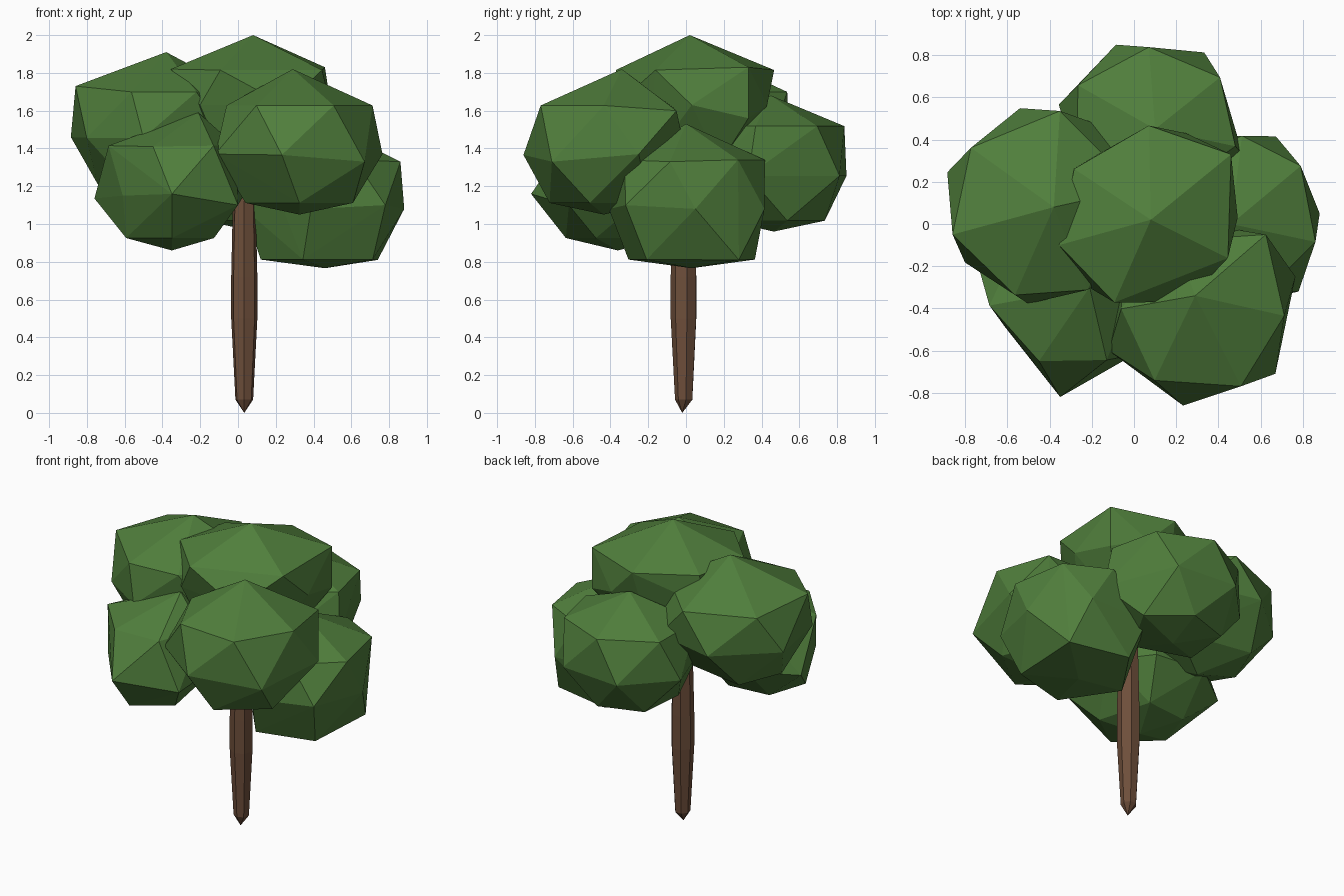
import bpy
import bmesh
import math

cube = bpy.data.objects.get("Cube")
if cube:
    bpy.data.objects.remove(cube, do_unlink=True)


def make_material(name, color):
    mat = bpy.data.materials.new(name)
    mat.use_nodes = True
    mat.diffuse_color = color
    mat.node_tree.nodes["Principled BSDF"].inputs["Base Color"].default_value = color
    return mat


def hull_object(name, points, mat):
    """Wrap a point cloud in a faceted convex skin."""
    bm = bmesh.new()
    for p in points:
        bm.verts.new(p)
    result = bmesh.ops.convex_hull(bm, input=bm.verts)
    inside = {g for g in result["geom_interior"] if isinstance(g, bmesh.types.BMVert)}
    bmesh.ops.delete(bm, geom=list(inside), context="VERTS")
    bmesh.ops.recalc_face_normals(bm, faces=bm.faces)
    mesh = bpy.data.meshes.new(name)
    bm.to_mesh(mesh)
    bm.free()
    mesh.materials.append(mat)
    obj = bpy.data.objects.new(name, mesh)
    bpy.context.collection.objects.link(obj)
    return obj


def ring(radius, height, angles):
    """Ring of points at the given compass angles in degrees."""
    turns = [math.radians(a) for a in angles]
    return [(radius * math.cos(t), radius * math.sin(t), height) for t in turns]


def foliage(name, center, half, peak, upper, middle, lower, corners, mat,
            upper_size=(0.87, 0.5), middle_size=(1.0, -0.18), lower_size=(0.66, -0.84)):
    """Faceted leaf clump: three rings of corners, a peak and a few jutting corners."""
    points = ring(*upper_size, upper) + ring(*middle_size, middle) + ring(*lower_size, lower)
    points.append((0, 0, -1))
    placed = [[c + h * v for c, h, v in zip(center, half, p)] for p in points]
    placed.append((peak[0], peak[1], center[2] + half[2]))
    return hull_object(name, placed + corners, mat)


leaf = make_material("leaf green", (0.08, 0.21, 0.045, 1))
bark = make_material("bark brown", (0.155, 0.077, 0.043, 1))

# Crown of six overlapping clumps
foliage("top_foliage", (0.07, 0.03, 1.63), (0.43, 0.45, 0.37), (0.08, 0.02),
        upper=(148, 90, -26, -113), middle=(65, 0, -65, 230, 148),
        lower=(30, 100, 170, 240, 310), mat=leaf,
        corners=[(0.46, 0.33, 1.83), (0.46, 0.33, 1.56), (-0.355, -0.1, 1.82)],
        upper_size=(0.97, 0.5), middle_size=(0.98, 0.0))
foliage("upper_right_foliage", (-0.42, 0.09, 1.505), (0.465, 0.475, 0.405), (-0.38, 0.08),
        upper=(81, 143, 251, 297, 10), middle=(105, 161, 215, 260, 320, 50),
        lower=(130, 185, 240, 310, 30), mat=leaf,
        corners=[(-0.86, -0.05, 1.73), (-0.885, 0.245, 1.46)],
        upper_size=(0.95, 0.48), middle_size=(1.0, -0.12), lower_size=(0.7, -0.72))
foliage("front_left_foliage", (0.325, -0.435, 1.435), (0.445, 0.435, 0.385), (0.29, -0.34),
        upper=(-62, -126, 175, 0, 110), middle=(-102, 90, 145),
        lower=(-15, 194, 55, 125, -90), mat=leaf,
        corners=[(0.625, -0.05, 1.6), (0.67, -0.71, 1.33),
                 (0.765, -0.25, 1.37), (-0.12, -0.6, 1.37)])
foliage("front_right_foliage", (-0.35, -0.36, 1.225), (0.41, 0.46, 0.365), (-0.21, -0.3),
        upper=(184, 311, 0, 60, 120), middle=(-90, 20, 60, 110),
        lower=(270, 190, 335, 60, 130), mat=leaf,
        corners=[(-0.45, -0.65, 1.41), (0.0, -0.62, 1.1),
                 (-0.76, -0.12, 1.135), (-0.61, -0.49, 1.15)],
        upper_size=(0.82, 0.52), lower_size=(0.6, -0.82))
foliage("left_foliage", (0.46, 0.03, 1.148), (0.425, 0.445, 0.382), (0.46, 0.0),
        upper=(82, -65, 210, 145), middle=(60, 120, 180, 260),
        lower=(-42, 110, 180, 250), mat=leaf,
        corners=[(0.79, 0.275, 1.34), (0.86, -0.085, 1.33), (0.88, 0.05, 1.08),
                 (0.78, -0.32, 1.1), (0.74, 0.28, 0.81)],
        upper_size=(0.88, 0.5), lower_size=(0.8, -0.88))
foliage("back_foliage", (0.085, 0.465, 1.32), (0.455, 0.415, 0.36), (0.1, 0.45),
        upper=(92, 38, 149, -15, 210, 270), middle=(112, 57, -19, 166, 230, 290),
        lower=(80, 140, 15, 210, 290), mat=leaf, corners=[],
        upper_size=(0.9, 0.55))

# Tapered trunk with a pointed foot
heptagon = [12 + 360 * i / 7 for i in range(7)]
trunk_points = [(0, -0.01, 0)]
for radius, height in [(0.048, 0.07), (0.071, 0.5), (0.071, 0.72), (0.058, 1.3)]:
    trunk_points += ring(radius, height, heptagon)
trunk = hull_object("trunk", trunk_points, bark)
trunk.location = (0.033, -0.01, 0)
